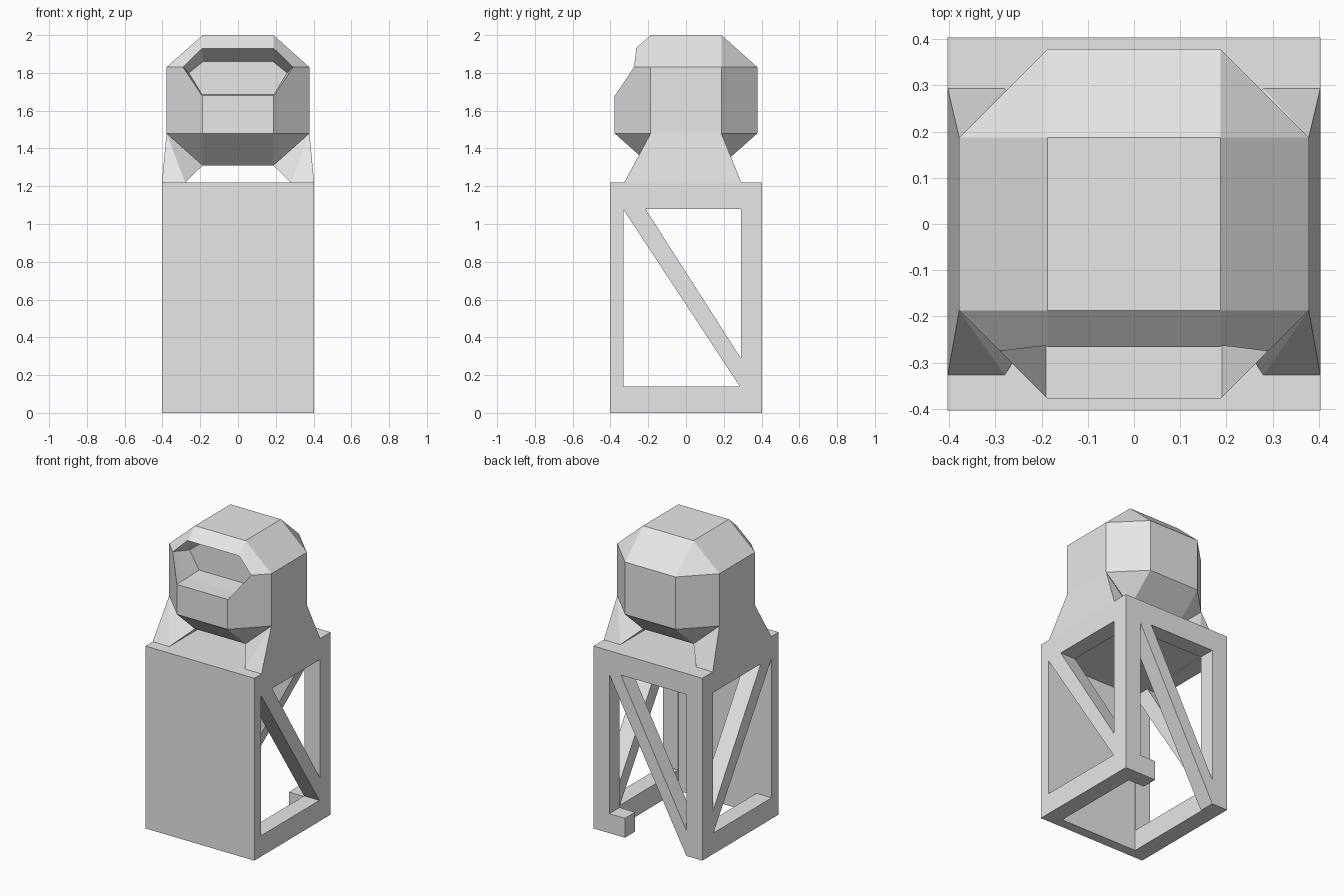
import bpy
import bmesh

if "Cube" in bpy.data.objects:
    bpy.data.objects.remove(bpy.data.objects["Cube"], do_unlink=True)

grey = bpy.data.materials.new("plain grey")
grey.use_nodes = True
colour = (0.8, 0.8, 0.8, 1)
grey.diffuse_color = colour
grey.node_tree.nodes["Principled BSDF"].inputs["Base Color"].default_value = colour


def finish(name, bm):
    bmesh.ops.recalc_face_normals(bm, faces=bm.faces)
    mesh = bpy.data.meshes.new(name)
    bm.to_mesh(mesh)
    bm.free()
    mesh.materials.append(grey)
    obj = bpy.data.objects.new(name, mesh)
    bpy.context.collection.objects.link(obj)
    return obj


def hull(name, points):
    """Convex solid around points, with flat regions merged."""
    bm = bmesh.new()
    for p in points:
        bm.verts.new(p)
    bmesh.ops.convex_hull(bm, input=bm.verts)
    bmesh.ops.dissolve_limit(bm, angle_limit=0.01, verts=bm.verts, edges=bm.edges)
    return finish(name, bm)


def prism(name, profile, axis, start, end):
    """Extrude a (horizontal, z) outline along x or y."""
    bm = bmesh.new()
    if axis == "x":
        verts = [bm.verts.new((start, u, z)) for u, z in profile]
        step = (end - start, 0, 0)
    else:
        verts = [bm.verts.new((u, start, z)) for u, z in profile]
        step = (0, end - start, 0)
    face = bm.faces.new(verts)
    ext = bmesh.ops.extrude_face_region(bm, geom=[face], use_keep_orig=True)
    moved = [g for g in ext["geom"] if isinstance(g, bmesh.types.BMVert)]
    bmesh.ops.translate(bm, verts=moved, vec=step)
    return finish(name, bm)


def rect(u0, u1, z0, z1):
    return [(u0, z0), (u1, z0), (u1, z1), (u0, z1)]


def carve(target, cutter):
    """Subtract the cutter, then discard it."""
    cutter.hide_render = True
    mod = target.modifiers.new("cut", "BOOLEAN")
    mod.operation = "DIFFERENCE"
    mod.solver = "EXACT"
    mod.object = cutter
    bpy.context.view_layer.objects.active = target
    bpy.ops.object.modifier_apply(modifier=mod.name)
    bpy.data.objects.remove(cutter, do_unlink=True)


# Tower: hollow, open underneath, solid front and top
W = 0.403
tower = prism("tower_frame", rect(-W, W, 0, 1.22), "y", -W, W)
carve(tower, prism("cavity", rect(-0.335, 0.295, -0.1, 1.085), "x", -0.29, 0.29))

# Side windows, leaving a diagonal brace
side_windows = [
    [(-0.33, 0.14), (0.285, 0.14), (-0.33, 1.075)],
    [(-0.215, 1.08), (0.29, 1.08), (0.29, 0.29)],
]
for outline in side_windows:
    carve(tower, prism("side_window", outline, "x", -0.6, 0.6))

# Back windows: the lower one breaks through the bottom rail, leaving a stub
back_windows = [
    [(0.2, 1.08), (-0.285, 1.08), (-0.285, 0.17)],
    [(0.285, 1.06), (0.285, 0.13), (0.17, 0.13),
     (0.17, -0.1), (-0.285, -0.1), (-0.285, 0.0)],
]
for outline in back_windows:
    carve(tower, prism("back_window", outline, "y", 0.1, 0.6))

# Head: faceted ball with square and triangular faces
A, B, H, MID = 0.187, 0.378, 0.345, 1.655
signs = (-1, 1)
corners = []
for sx in signs:
    for sy in signs:
        for sz in signs:
            waist = MID + sz * 0.175
            corners += [(sx * A, sy * A, MID + sz * H),
                        (sx * B, sy * A, waist),
                        (sx * A, sy * B, waist)]
head = hull("lamp_head", corners)

# Front opening: six-sided, tapering inwards
rim = [(0.19, 1.68), (0.29, 1.83), (0.19, 1.93)]
inner = [(0.19, 1.685), (0.26, 1.80), (0.185, 1.86)]
opening = []
for y, outline in ((-0.6, rim), (-0.265, rim), (-0.14, inner)):
    opening += [(s * x, y, z) for s in signs for x, z in outline]
carve(head, hull("opening", opening))

# Brackets: wedge-shaped arms holding the head
for side, s in (("left", 1), ("right", -1)):
    points = []
    for base_y, top_y in ((-0.327, -A), (0.293, A)):
        points += [(s * 0.28, base_y, 1.22), (s * W, base_y, 1.22),
                   (s * B, top_y, 1.48), (s * A, top_y, 1.31)]
    hull(side + "_bracket", points)
